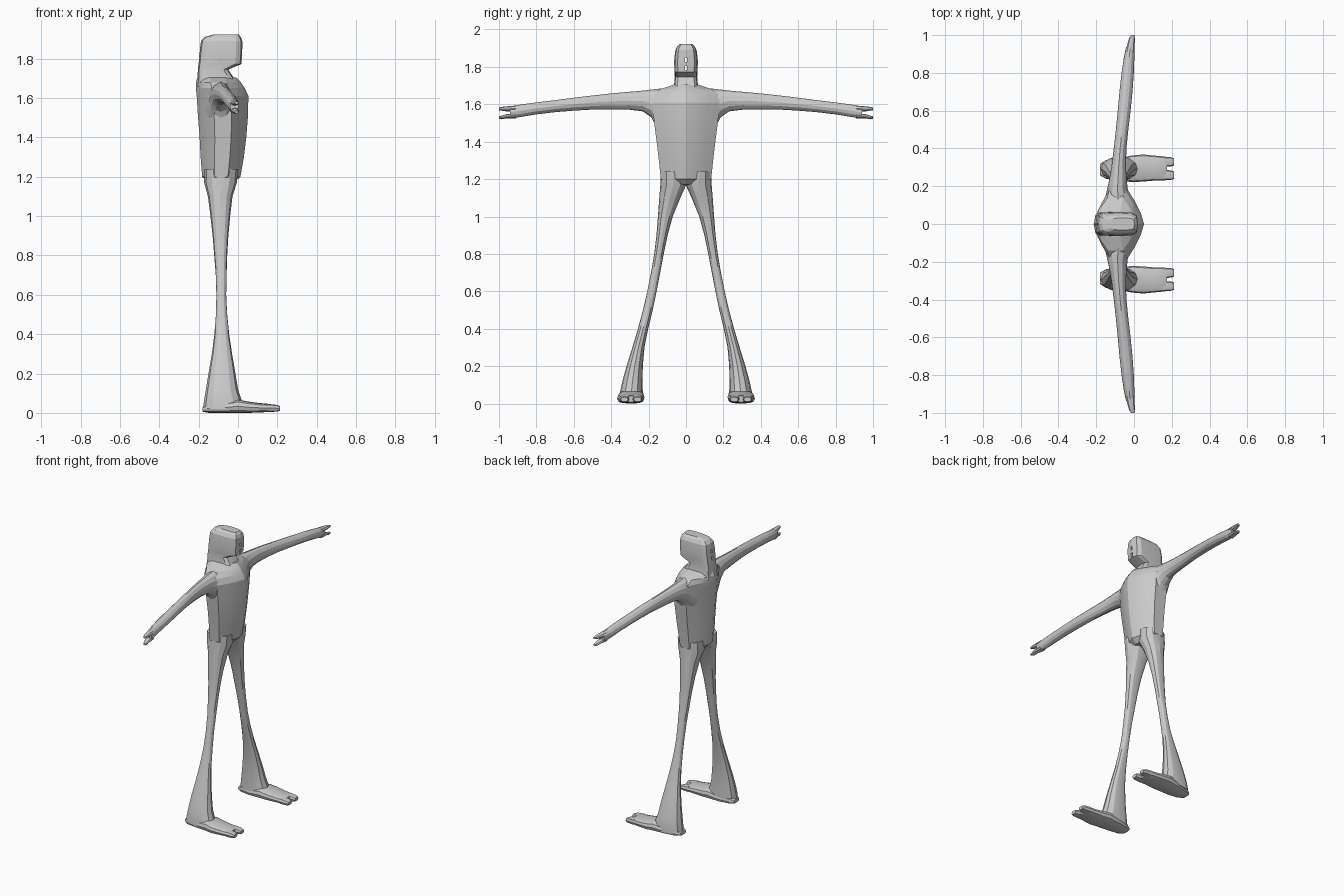
import bpy, bmesh, math

grey = bpy.data.materials.new("plain grey")
grey.diffuse_color = (0.6, 0.6, 0.6, 1)


def section(x0, x1, y0, y1, sides=12, power=2.0):
    """Closed superellipse outline filling a box in two directions."""
    pts = []
    for i in range(sides):
        a = 2 * math.pi * i / sides
        c, s = math.cos(a), math.sin(a)
        u = math.copysign(abs(c) ** (2 / power), c)
        v = math.copysign(abs(s) ** (2 / power), s)
        pts.append(((x0 + x1) / 2 + u * (x1 - x0) / 2,
                    (y0 + y1) / 2 + v * (y1 - y0) / 2))
    return pts


def loft(name, rings, side=1, angle=22):
    """Skin a list of rings and cap both ends; side=-1 mirrors across y."""
    bm = bmesh.new()
    loops = [[bm.verts.new((x, y * side, z)) for x, y, z in r] for r in rings]
    for a, b in zip(loops, loops[1:]):
        n = len(a)
        for i in range(n):
            bm.faces.new((a[i], a[(i + 1) % n], b[(i + 1) % n], b[i]))
    bm.faces.new(loops[0])
    bm.faces.new(loops[-1])
    bmesh.ops.recalc_face_normals(bm, faces=bm.faces[:])
    mesh = bpy.data.meshes.new(name)
    bm.to_mesh(mesh)
    bm.free()
    mesh.materials.append(grey)
    ob = bpy.data.objects.new(name, mesh)
    bpy.context.collection.objects.link(ob)
    bpy.ops.object.select_all(action='DESELECT')
    ob.select_set(True)
    bpy.context.view_layer.objects.active = ob
    bpy.ops.object.shade_smooth_by_angle(angle=math.radians(angle))
    return ob


def up(rows, **kw):       # rows: z, x0, x1, y0, y1
    return [[(x, y, r[0]) for x, y in section(*r[1:], **kw)] for r in rows]


def sideways(rows, **kw):  # rows: y, x0, x1, z0, z1
    return [[(x, r[0], z) for x, z in section(*r[1:], **kw)] for r in rows]


def forward(rows, **kw):   # rows: x, y0, y1, z0, z1
    return [[(r[0], y, z) for y, z in section(*r[1:], **kw)] for r in rows]


# Torso: ridged front and back, nearly flat flanks
half = [(1, 0), (.88, .3), (.65, .65), (.35, 1)]
outline = half + [(-u, v) for u, v in reversed(half)]
outline += [(u, -v) for u, v in reversed(outline[1:-1])]
torso = []
for z, x0, x1, hy in [(1.17, -.15, -.02, .1), (1.2, -.182, .012, .135),
                      (1.3, -.19, .03, .145), (1.4, -.195, .042, .157),
                      (1.5, -.203, .05, .17), (1.61, -.21, .053, .18),
                      (1.65, -.214, .035, .175), (1.68, -.214, .015, .14),
                      (1.705, -.206, -.01, .065)]:
    torso.append([((x0 + x1) / 2 + u * (x1 - x0) / 2, v * hy, z) for u, v in outline])
loft("torso", torso, angle=15)

# Head and neck: boxy, with an overhanging face
head = loft("head", up([
    (1.66, -.212, .0, -.07, .07), (1.7, -.206, -.02, -.064, .064),
    (1.745, -.204, -.05, -.06, .06), (1.773, -.201, .018, -.061, .061),
    (1.83, -.196, .022, -.064, .064), (1.89, -.188, .022, -.057, .057),
    (1.91, -.17, .015, -.046, .046), (1.923, -.125, .003, -.032, .032)],
    power=4), angle=15)

# Two narrow slits through the middle of the head
for z0, z1 in [(1.78, 1.805), (1.825, 1.85)]:
    bpy.ops.mesh.primitive_cube_add(size=1, location=(-.09, 0, (z0 + z1) / 2))
    cutter = bpy.context.object
    cutter.name = "slit_cutter"
    cutter.scale = (.4, .012, z1 - z0)
    cutter.hide_render = True
    cutter.display_type = 'WIRE'
    cutter.hide_set(True)
    mod = head.modifiers.new("slit", 'BOOLEAN')
    mod.operation = 'DIFFERENCE'
    mod.object = cutter

for side, tag in ((1, "left"), (-1, "right")):
    # Arm: flares into the torso, thins toward the hand and sweeps forward
    loft(tag + "_arm", sideways([
        (.1, -.17, .0, 1.42, 1.685), (.15, -.15, -.02, 1.46, 1.683),
        (.185, -.142, -.033, 1.53, 1.679), (.23, -.132, -.038, 1.562, 1.673),
        (.3, -.12, -.043, 1.571, 1.667), (.4, -.107, -.04, 1.573, 1.658),
        (.5, -.096, -.03, 1.572, 1.647), (.6, -.086, -.018, 1.566, 1.635),
        (.7, -.077, -.008, 1.558, 1.622), (.8, -.066, -.001, 1.546, 1.61),
        (.88, -.054, .002, 1.533, 1.599), (.925, -.045, .003, 1.526, 1.592),
        (.94, -.04, .003, 1.53, 1.588)]), side)
    # Two finger prongs
    for name, z0, z1, t0, t1 in [("upper", 1.561, 1.593, 1.568, 1.583),
                                 ("lower", 1.524, 1.552, 1.522, 1.536)]:
        loft(f"{tag}_{name}_finger", sideways([
            (.91, -.044, .002, z0, z1), (.96, -.033, .004, z0 + .001, z1 - .004),
            (.985, -.025, .004, t0 - .002, t1 + .003),
            (1.0, -.016, .002, t0, t1)], sides=8), side)
    # Leg: slim at the knee, widening to the ankle
    loft(tag + "_leg", up([
        (1.24, -.17, .0, .005, .135), (1.17, -.172, -.006, -.002, .137),
        (1.1, -.153, -.028, .03, .143), (1.0, -.14, -.04, .071, .15),
        (.9, -.129, -.049, .098, .158), (.8, -.121, -.055, .119, .17),
        (.7, -.113, -.058, .138, .187), (.6, -.11, -.06, .157, .207),
        (.5, -.112, -.055, .178, .23), (.4, -.12, -.045, .202, .257),
        (.3, -.133, -.03, .222, .287), (.2, -.15, -.013, .231, .318),
        (.12, -.163, .0, .232, .34), (.06, -.173, .02, .231, .353),
        (.02, -.178, .035, .23, .355)], power=2.2), side)
    # Foot: flat sole, low instep
    loft(tag + "_foot", forward([
        (-.18, .258, .318, .006, .03), (-.15, .24, .338, .0, .045),
        (-.08, .227, .352, .0, .05), (0, .222, .364, .0, .068),
        (.05, .225, .368, .0, .058), (.11, .23, .362, .002, .05),
        (.165, .231, .357, .005, .045), (.175, .235, .353, .008, .04)],
        power=3), side)
    # Two toes
    for name, y0, y1 in [("inner", .231, .287), ("outer", .302, .357)]:
        loft(f"{tag}_{name}_toe", forward([
            (.15, y0, y1, .005, .045), (.195, y0 + .002, y1 - .003, .006, .041),
            (.213, y0 + .008, y1 - .009, .01, .034)], sides=8, power=3), side)
